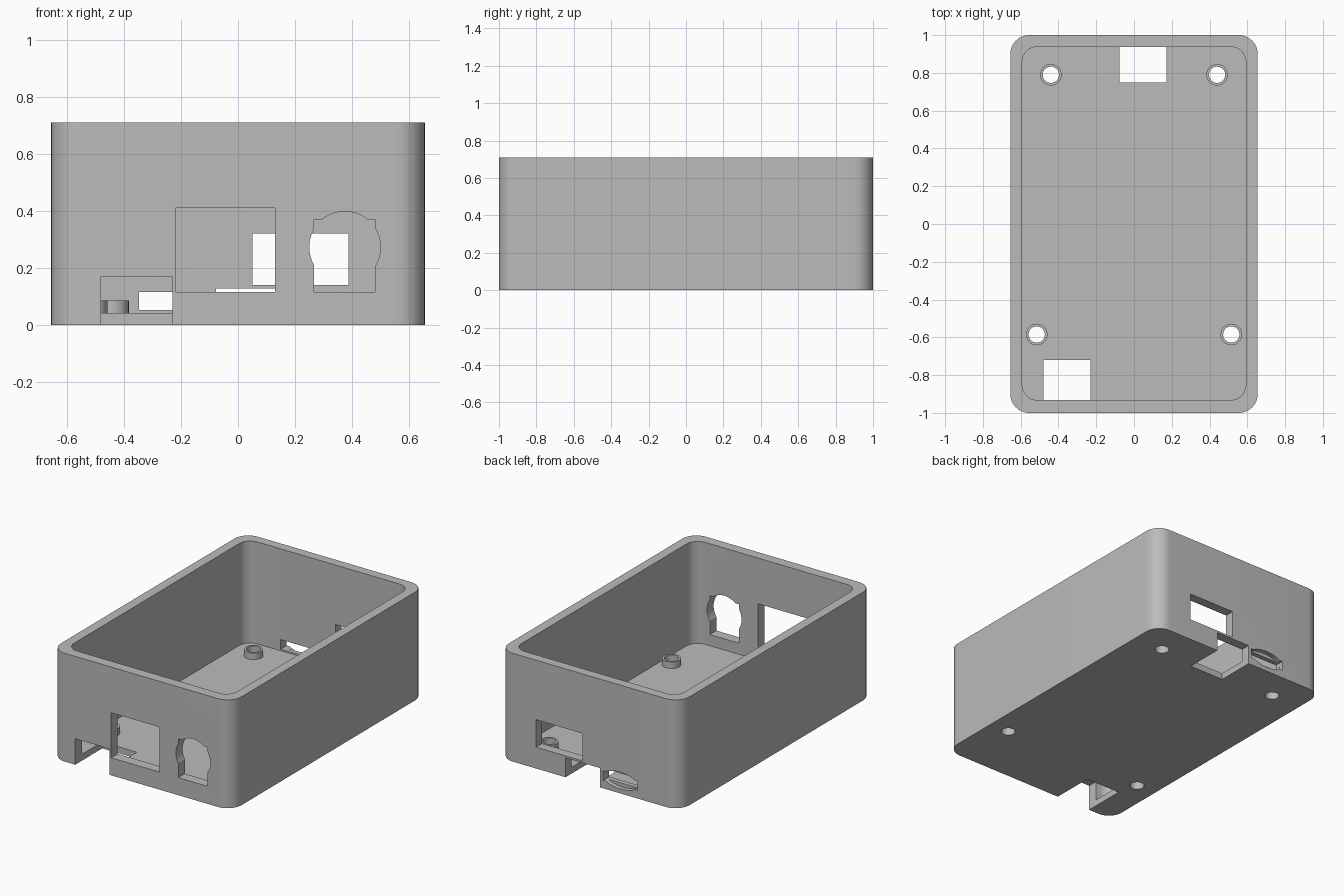
import bpy
from math import sin, cos, pi, radians

scene_cube = bpy.data.objects.get("Cube")
if scene_cube:
    bpy.data.objects.remove(scene_cube, do_unlink=True)

grey = bpy.data.materials.new("plain_grey")
grey.use_nodes = True
grey.diffuse_color = (0.5, 0.5, 0.5, 1)
grey.node_tree.nodes["Principled BSDF"].inputs["Base Color"].default_value = (0.5, 0.5, 0.5, 1)


def prism(name, outline, low, high, axis="Z"):
    """Extrude a counter-clockwise 2D outline along z, or an xz outline along y."""
    n = len(outline)
    if axis == "Z":
        verts = [(a, b, h) for h in (low, high) for a, b in outline]
    else:
        verts = [(a, h, b) for h in (high, low) for a, b in outline]
    faces = [list(range(n))[::-1], list(range(n, 2 * n))]
    faces += [[i, (i + 1) % n, n + (i + 1) % n, n + i] for i in range(n)]
    mesh = bpy.data.meshes.new(name)
    mesh.from_pydata(verts, [], faces)
    mesh.materials.append(grey)
    obj = bpy.data.objects.new(name, mesh)
    bpy.context.collection.objects.link(obj)
    return obj


def rounded(x0, x1, y0, y1, r, steps=12):
    points = []
    corners = [(x1 - r, y1 - r), (x0 + r, y1 - r), (x0 + r, y0 + r), (x1 - r, y0 + r)]
    for q, (cx, cy) in enumerate(corners):
        for i in range(steps + 1):
            t = (q + i / steps) * pi / 2
            points.append((cx + r * cos(t), cy + r * sin(t)))
    return points


def rect(x0, x1, y0, y1):
    return [(x0, y0), (x1, y0), (x1, y1), (x0, y1)]


def ellipse(cx, cy, rx, ry, n=48):
    return [(cx + rx * cos(2 * pi * i / n), cy + ry * sin(2 * pi * i / n)) for i in range(n)]


def combine(target, tool, operation):
    mod = target.modifiers.new(tool.name, "BOOLEAN")
    mod.operation = operation
    mod.solver = "EXACT"
    mod.object = tool
    bpy.context.view_layer.objects.active = target
    bpy.ops.object.modifier_apply(modifier=mod.name)
    bpy.data.objects.remove(tool, do_unlink=True)


def cut(outline, low, high, axis="Z"):
    combine(case, prism("cutter", outline, low, high, axis), "DIFFERENCE")


# Open tray with rounded vertical corners
FLOOR = 0.042
case = prism("enclosure_shell", rounded(-0.655, 0.655, -1, 1, 0.1), 0, 0.71)
cut(rounded(-0.592, 0.592, -0.932, 0.938, 0.08), FLOOR, 0.9)

# Standoffs with screw holes through the floor
posts = [(s * x, y) for x, y in ((0.44, 0.79), (0.515, -0.585)) for s in (-1, 1)]
for x, y in posts:
    combine(case, prism("standoff", ellipse(x, y, 0.057, 0.057, 32), 0.02, 0.085), "UNION")
    cut(ellipse(x, y, 0.043, 0.043, 32), -0.1, 0.2)

# Front wall: floor notch, square port and round port with square lower half
cut(rect(-0.48, -0.23, -1.1, -0.72), -0.1, 0.17)
cut(rect(-0.22, 0.13, 0.115, 0.41), -1.1, -0.85, "Y")
cut(ellipse(0.375, 0.273, 0.125, 0.125), -1.1, -0.85, "Y")
cut(rect(0.267, 0.48, 0.115, 0.37), -1.1, -0.85, "Y")

# Back wall: floor notch, wide port and thin slot with a shallow oval recess
cut(rect(-0.077, 0.173, 0.748, 1.1), -0.1, 0.127)
cut(rect(0.05, 0.387, 0.14, 0.32), 0.85, 1.1, "Y")
cut(rect(-0.347, -0.1, 0.053, 0.115), 0.85, 1.1, "Y")
cut(ellipse(-0.223, 0.084, 0.125, 0.055), 0.97, 1.1, "Y")

# Smooth the rounded corners, keep edges sharp
bpy.ops.object.select_all(action="DESELECT")
case.select_set(True)
bpy.context.view_layer.objects.active = case
bpy.ops.object.shade_smooth_by_angle(angle=radians(30))
